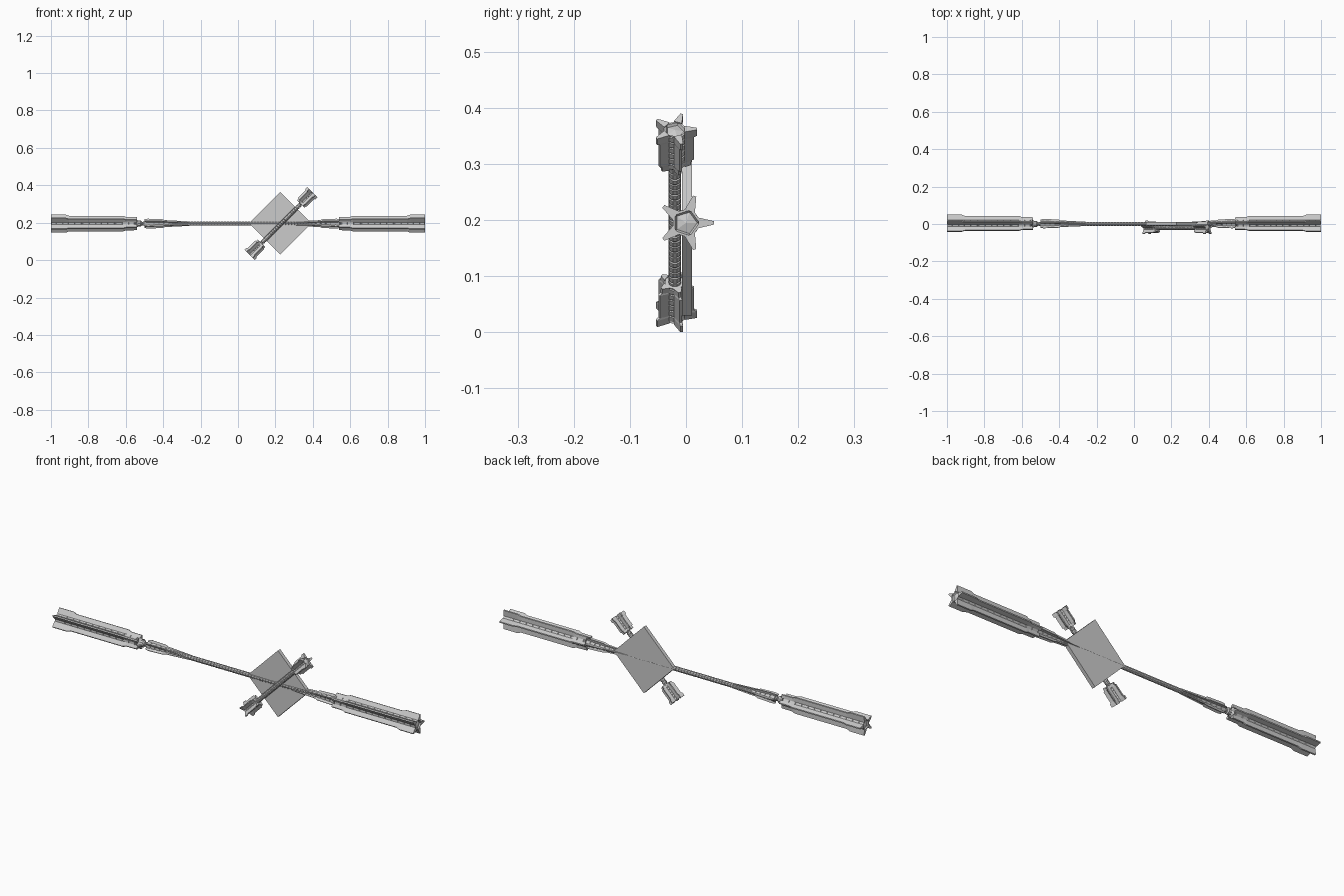
import bpy, bmesh
from math import cos, sin, tau, radians
from mathutils import Matrix, Vector

if "Cube" in bpy.data.objects:
    bpy.data.objects.remove(bpy.data.objects["Cube"])

Z = 0.195                                   # height of the main axis
MAIN = Matrix.Translation((0, 0, Z))
CROSS = Matrix.Translation((0.23, -0.02, Z)) @ Matrix.Rotation(radians(-45), 4, 'Y')
MIRROR = Matrix.Scale(-1, 4, (1, 0, 0))


def finish(name, bm, mat):
    bmesh.ops.remove_doubles(bm, verts=bm.verts, dist=1e-6)
    bm.transform(mat)
    bmesh.ops.recalc_face_normals(bm, faces=bm.faces)
    me = bpy.data.meshes.new(name)
    bm.to_mesh(me)
    bm.free()
    ob = bpy.data.objects.new(name, me)
    bpy.context.collection.objects.link(ob)
    return ob


def loft(bm, rings, n):
    """Polygon rings (x, r) along x, one corner pointing to +y."""
    prev = None
    for i, (x, r) in enumerate(rings):
        if r == 0:                          # pointed centre of a cap
            tip = bm.verts.new((x, 0, 0))
            for k in range(n):
                bm.faces.new((prev[k], prev[(k + 1) % n], tip))
            return
        cur = [bm.verts.new((x, r * cos(tau * k / n), r * sin(tau * k / n)))
               for k in range(n)]
        if prev:
            for k in range(n):
                bm.faces.new((prev[k], prev[(k + 1) % n], cur[(k + 1) % n], cur[k]))
        else:
            bm.faces.new(cur)
        prev = cur
    bm.faces.new(prev)


def fins(bm, profile, base_r, base_w, tip_w):
    """Five tapered fins whose height follows profile (x, r)."""
    for k in range(5):
        rot = Matrix.Rotation(tau * k / 5, 3, 'X')
        prev = None
        for x, r in profile:
            cur = [bm.verts.new(rot @ Vector(p)) for p in (
                (x, base_r, -base_w), (x, r, -tip_w), (x, r, tip_w), (x, base_r, base_w))]
            if prev:
                for j in range(4):
                    bm.faces.new((prev[j], prev[(j + 1) % 4], cur[(j + 1) % 4], cur[j]))
            else:
                bm.faces.new(cur)
            prev = cur
        bm.faces.new(prev)


def ribs(x0, x1, count, hi, lo):
    """Stepped ring profile: raised bands with narrow grooves."""
    step = (x1 - x0) / count
    out = []
    for i in range(count):
        a = x0 + i * step
        out += [(a, lo), (a + step * 0.15, lo), (a + step * 0.2, hi), (a + step * 0.95, hi)]
    return out + [(x1, lo)]


def pod(name, x0, x1, s, count, mat):
    """Ribbed pentagonal body, star fins and recessed pointed end cap."""
    L = x1 - x0
    bm = bmesh.new()
    cap = [(x1 - 0.002, 0.029 * s), (x1 - 0.002, 0.024 * s), (x1 - 0.008 * s, 0.020 * s),
           (x1 - 0.003 * s, 0)]
    loft(bm, ribs(x0 + L * 0.02, x1 - L * 0.06, count, 0.029 * s, 0.0255 * s) + cap, 5)
    prof = [(0, .036), (.13, .037), (.16, .043), (.79, .043), (.83, .05), (1, .05)]
    fins(bm, [(x0 + t * L, r * s) for t, r in prof], 0.022 * s, 0.0095 * s, 0.003 * s)
    return finish(name, bm, mat)


def strut(name, x0, x1, mat):
    """Tapered finned neck, thin end at x0."""
    L = x1 - x0
    bm = bmesh.new()
    core = ribs(x0, x1, 9, 1, 0.85)
    loft(bm, [(x, r * (0.010 + 0.009 * (x - x0) / L)) for x, r in core], 5)
    prof = [(0, .012), (.55, .019), (.6, .024), (.93, .027), (1, .024)]
    fins(bm, [(x0 + t * L, r) for t, r in prof], 0.006, 0.004, 0.002)
    return finish(name, bm, mat)


def rod(name, x0, x1, count, r, mat):
    bm = bmesh.new()
    loft(bm, ribs(x0, x1, count, r, r * 0.8), 10)
    return finish(name, bm, mat)


# Main spine with its necks and end pods
rod("main_rod", -0.56, 0.56, 70, 0.0115, MAIN)
pod("right_pod", 0.54, 1.0, 1.0, 12, MAIN)
pod("left_pod", 0.54, 1.0, 1.0, 12, MAIN @ MIRROR)
strut("right_neck", 0.31, 0.545, MAIN)
strut("left_neck", 0.26, 0.50, MAIN @ MIRROR)

# Collar between the left neck and pod
bm = bmesh.new()
loft(bm, [(0.515, .012), (0.52, .017), (0.535, .017), (0.545, .024)], 10)
finish("left_collar", bm, MAIN @ MIRROR)

# Smaller cross bar set diagonally on the front
rod("cross_rod", -0.17, 0.17, 26, 0.0115, CROSS)
pod("upper_cross_pod", 0.148, 0.237, 0.8, 6, CROSS)
pod("lower_cross_pod", 0.148, 0.237, 0.8, 6, CROSS @ MIRROR)

# Diamond plate
bm = bmesh.new()
bmesh.ops.create_cube(bm, size=1)
bm.transform(Matrix.Diagonal((0.236, 0.018, 0.236, 1)))
finish("diamond_plate", bm, Matrix.Translation((0.226, 0.002, Z + 0.002))
       @ Matrix.Rotation(radians(45), 4, 'Y'))
